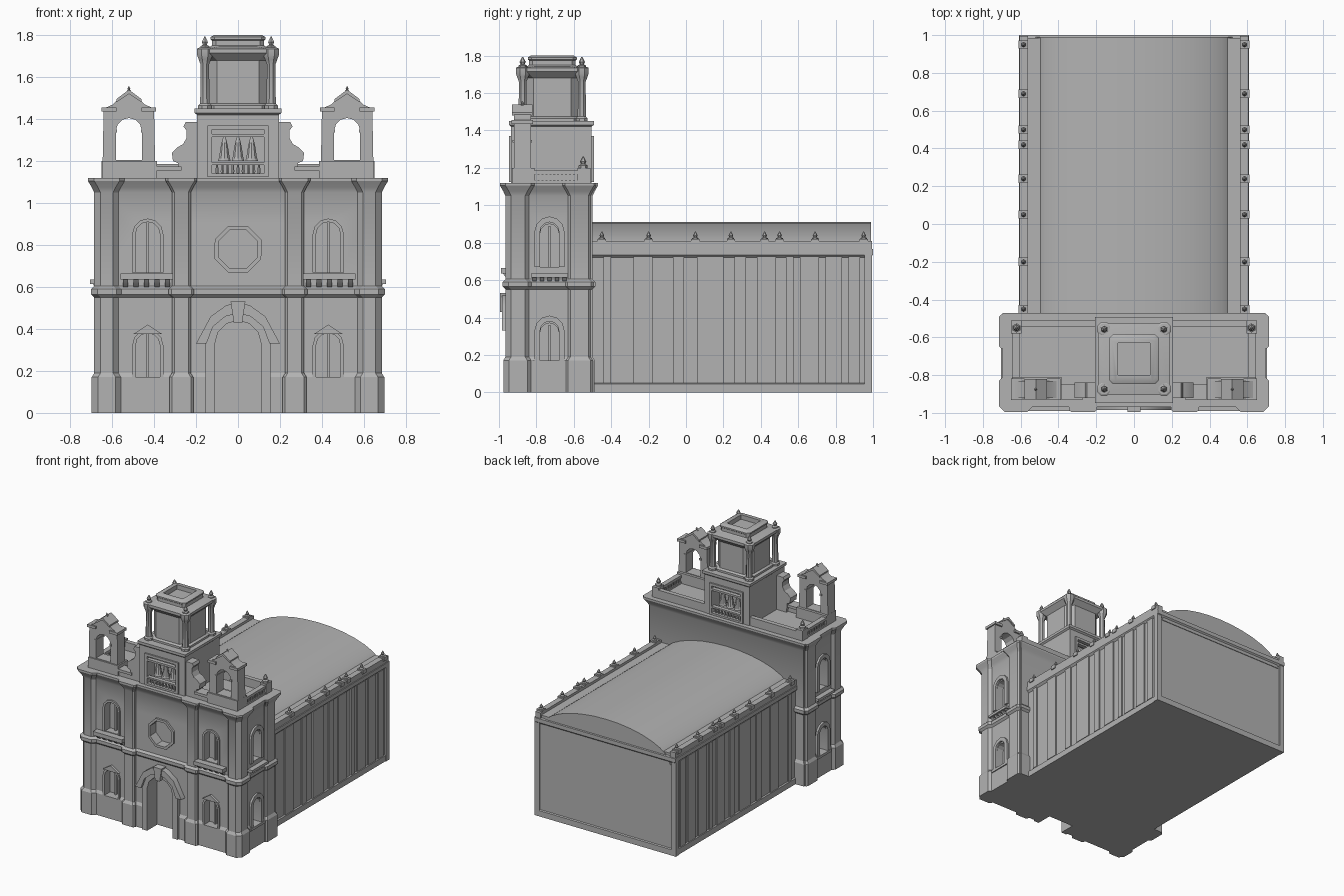
import bpy, bmesh, math
from mathutils import Vector

if "Cube" in bpy.data.objects:
    bpy.data.objects.remove(bpy.data.objects["Cube"], do_unlink=True)

stone = bpy.data.materials.new("grey_stone")
stone.use_nodes = True
GREY = (0.45, 0.45, 0.45, 1)
stone.diffuse_color = GREY
stone.node_tree.nodes["Principled BSDF"].inputs["Base Color"].default_value = GREY


def finish(name, bm):
    bmesh.ops.recalc_face_normals(bm, faces=bm.faces[:])
    mesh = bpy.data.meshes.new(name)
    bm.to_mesh(mesh)
    bm.free()
    mesh.materials.append(stone)
    ob = bpy.data.objects.new(name, mesh)
    bpy.context.collection.objects.link(ob)
    return ob


def skin(name, rings):
    """Closed skin through rings of equal point count."""
    bm = bmesh.new()
    loops = [[bm.verts.new(p) for p in r] for r in rings]
    n = len(loops[0])
    for a, b in zip(loops, loops[1:]):
        for i in range(n):
            bm.faces.new((a[i], a[(i + 1) % n], b[(i + 1) % n], b[i]))
    bm.faces.new(loops[0])
    bm.faces.new(loops[-1])
    return finish(name, bm)


def rect(x0, x1, y0, y1, c=0):
    x0, x1 = sorted((x0, x1))
    if not c:
        return [(x0, y0), (x1, y0), (x1, y1), (x0, y1)]
    return [(x0 + c, y0), (x1 - c, y0), (x1, y0 + c), (x1, y1 - c),
            (x1 - c, y1), (x0 + c, y1), (x0, y1 - c), (x0, y0 + c)]


def loft(name, x0, x1, y0, y1, levels, c=0):
    """Block with a moulded height profile: levels are (z, outward growth)."""
    x0, x1 = sorted((x0, x1))
    return skin(name, [[(x, y, z) for x, y in rect(x0 - d, x1 + d, y0 - d, y1 + d, c)]
                       for z, d in levels])


def box(name, x0, x1, y0, y1, z0, z1):
    return loft(name, x0, x1, y0, y1, [(z0, 0), (z1, 0)])


def prism(name, pts, lo, hi, axis="y"):
    """Extrude an upright (across, z) outline along y or x."""
    def put(u, z, d):
        return (u, d, z) if axis == "y" else (d, u, z)
    return skin(name, [[put(u, z, d) for u, z in pts] for d in (lo, hi)])


def lathe(name, x, y, z, profile, n=8):
    return skin(name, [[(x + r * math.cos(math.tau * (i + .5) / n),
                         y + r * math.sin(math.tau * (i + .5) / n), z + h)
                        for i in range(n)] for r, h in profile])


def arch(u, w, z0, z1, n=6):
    """Round-headed opening outline; w is the half width."""
    return [(u - w, z0), (u + w, z0)] + [
        (u + w * math.cos(math.pi * i / n), z1 - w + w * math.sin(math.pi * i / n))
        for i in range(n + 1)]


def arch_trim(name, u, w, t, z0, z1, lo, hi, axis="y"):
    outer, inner = arch(u, w + t, z0, z1 + t)[2:], arch(u, w, z0, z1)[2:]
    foot = [(u - w - t, z0), (u - w, z0)]
    return prism(name, [(u + w + t, z0)] + outer + foot + inner[::-1] + [(u + w, z0)],
                 lo, hi, axis)


def cut(target, cutters):
    for c in cutters:
        c.hide_render = True
        m = target.modifiers.new("opening", "BOOLEAN")
        m.object, m.operation, m.solver = c, "DIFFERENCE", "EXACT"
        bpy.context.view_layer.objects.active = target
        bpy.ops.object.modifier_apply(modifier=m.name)
        bpy.data.objects.remove(c, do_unlink=True)


def finial(name, x, y, z, s=1.0):
    lathe(name, x, y, z, [(.022 * s, 0), (.022 * s, .012 * s), (.01 * s, .018 * s),
                          (.016 * s, .03 * s), (.003 * s, .055 * s)], 6)


# Nave: walls, moulded eaves, vaulted roof
loft("nave_walls", -.595, .595, -.5, .985,
     [(0, .01), (.045, .01), (.05, 0), (.72, 0), (.735, .015), (.765, .015), (.77, 0), (.79, 0)])
arc = [(.56 * math.sin(a), .69 + .22 * math.cos(a))
       for a in [math.radians(-68 + 136 * i / 12) for i in range(13)]]
prism("nave_roof", [(-.56, .7)] + arc + [(.56, .7)], -.5, .99)
for s in (-1, 1):
    box("nave_parapet", s * .56, s * .605, -.5, .995, .765, .81)
    box("nave_corner_pilaster", s * .57, s * .61, .955, .995, 0, .77)
    for y in (-.45, -.2, .05, .24, .42, .5, .69, .95):
        box("parapet_block", s * .56, s * .612, y - .022, y + .022, .79, .82)
        finial("parapet_finial", s * .585, y, .815, .8)
    for y, w in ((-.42, .04), (-.23, .1), (-.04, .06), (.13, .14), (.29, .06),
                 (.43, .1), (.555, .04), (.66, .1), (.79, .09), (.9, .06)):
        box("nave_wall_strip", s * .59, s * .604, y - w / 2, y + w / 2, .05, .725)

# Front block with moulded bands and openings
bands = [(0, .012), (.17, .012), (.19, 0), (.55, 0), (.565, .015), (.59, .015), (.605, 0),
         (1.05, 0), (1.075, .012), (1.105, .03), (1.12, .03)]
front = loft("front_block", -.665, .665, -.94, -.5, bands)
holes = [prism("door_cutter", arch(0, .11, -.02, .44), -1.1, -.84),
         prism("rose_cutter", [(.1 * math.cos(i * math.tau / 8 + .39),
                                .78 + .1 * math.sin(i * math.tau / 8 + .39)) for i in range(8)],
               -1.1, -.88)]
for s in (-1, 1):
    for z0, z1 in ((.17, .38), (.67, .91)):
        holes.append(prism("window_cutter", arch(s * .43, .058, z0, z1), -1.1, -.88))
        holes.append(prism("side_cutter", arch(-.73, .05, z0, z1 - .01),
                           s * .61, s * 1.0, "x"))
cut(front, holes)

# Door surround with pointed hood
arch_trim("door_arch", 0, .11, .045, 0, .44, -.965, -.92)
prism("door_hood", [(-.2, .33), (-.15, .33), (-.12, .41), (-.06, .46), (0, .475), (.06, .46),
                    (.12, .41), (.15, .33), (.2, .33), (.13, .46), (.06, .51), (0, .53),
                    (-.06, .51), (-.13, .46)], -.985, -.93)
prism("door_keystone", [(-.02, .43), (.02, .43), (.035, .53), (-.035, .53)], -.995, -.93)

# Rose window ring and mullion pane
ring = bmesh.new()
rows = [[ring.verts.new((r * math.cos(i * math.tau / 8 + .39), y,
                         .78 + r * math.sin(i * math.tau / 8 + .39))) for i in range(8)]
        for r, y in ((.1, -.9), (.1, -.955), (.12, -.955), (.12, -.93))]
for a, b in zip(rows, rows[1:] + rows[:1]):
    for i in range(8):
        ring.faces.new((a[i], a[(i + 1) % 8], b[(i + 1) % 8], b[i]))
finish("rose_window_ring", ring)

for s in (-1, 1):
    # Pilasters
    loft("front_corner_pilaster", s * .565, s * .685, -.965, -.83, bands, .03)
    loft("front_inner_pilaster", s * .225, s * .315, -.965, -.88, bands, .012)
    loft("rear_corner_pilaster", s * .565, s * .685, -.63, -.51, bands, .012)
    # Window frames, sills and balconies
    for z0, z1 in ((.17, .38), (.67, .91)):
        arch_trim("front_window_frame", s * .43, .058, .016, z0, z1, -.952, -.93)
        arch_trim("side_window_frame", -.73, .05, .03, z0, z1, s * .655, s * .68, "x")
        box("front_window_mullion", s * .43 - .005, s * .43 + .005, -.9, -.87, z0, z1)
        box("side_window_mullion", s * .605, s * .63, -.735, -.725, z0, z1 - .02)
    box("side_window_sill", s * .65, s * .685, -.82, -.64, .15, .17)
    box("front_balcony", s * .31, s * .56, -.99, -.92, .635, .665)
    box("side_balcony", s * .64, s * .705, -.83, -.63, .615, .635)
    for i in range(5):
        x, y = s * (.335 + i * .05), -.81 + i * .04
        prism("balcony_corbel", [(-.93, .59), (-.93, .637), (-.98, .637), (-.96, .61)],
              x - .012, x + .012, "x")
        prism("side_corbel", [(s * .655, .57), (s * .655, .617), (s * .695, .617)],
              y - .01, y + .01)
    prism("lower_window_hood", [(s * .36, .375), (s * .5, .375), (s * .43, .42)], -.96, -.93)

    # Terrace parapets with balusters
    box("side_parapet_base", s * .605, s * .645, -.92, -.51, 1.11, 1.135)
    box("side_parapet_rail", s * .605, s * .645, -.92, -.51, 1.165, 1.185)
    box("side_parapet_core", s * .617, s * .633, -.92, -.51, 1.12, 1.17)
    for i in range(12):
        y = -.82 + i * .021
        box("side_baluster", s * .61, s * .64, y - .005, y + .005, 1.13, 1.17)
    box("rear_parapet", s * .19, s * .645, -.545, -.51, 1.11, 1.185)
    box("front_parapet", s * .2, s * .42, -.92, -.86, 1.11, 1.165)
    box("front_parapet_cap", s * .27, s * .4, -.93, -.85, 1.155, 1.175)
    box("terrace_post", s * .595, s * .65, -.58, -.51, 1.11, 1.2)
    finial("terrace_finial", s * .622, -.55, 1.2, 1.1)

    # Bell arch with curved gable
    box("bell_arch_base", s * .385, s * .645, -.93, -.81, 1.11, 1.2)
    bell = prism("bell_arch", [(s * u, z) for u, z in
                 ((.395, 1.19), (.645, 1.19), (.64, 1.45), (.595, 1.47), (.565, 1.5),
                  (.52, 1.535), (.475, 1.5), (.445, 1.47), (.4, 1.45))], -.92, -.83)
    cut(bell, [prism("bell_cutter", arch(s * .52, .062, 1.205, 1.405), -1.1, -.6)])
    for x in (.425, .615):
        box("bell_arch_cornice", s * (x - .035), s * (x + .035), -.932, -.818, 1.435, 1.455)
    for x in (.455, .585):
        box("bell_arch_impost", s * (x - .008), s * (x + .008), -.927, -.823, 1.335, 1.35)
    prism("gable_moulding", [(s * u, z) for u, z in
          ((.46, 1.48), (.52, 1.52), (.58, 1.48), (.58, 1.495), (.52, 1.54), (.46, 1.495))],
          -.93, -.82)
    finial("bell_arch_finial", s * .52, -.875, 1.53, .5)

    # Scroll buttress beside the belfry
    prism("scroll_buttress", [(s * u, z) for u, z in
          ((.18, 1.12), (.28, 1.12), (.285, 1.19), (.31, 1.2), (.315, 1.24), (.29, 1.265),
           (.262, 1.28), (.245, 1.31), (.245, 1.345), (.26, 1.365), (.25, 1.385),
           (.18, 1.385))], -.92, -.84)

# Belfry storey with recessed openings front and rear
belfry = loft("belfry_storey", -.195, .195, -.935, -.505,
              [(1.11, 0), (1.42, 0), (1.43, .012), (1.45, .012)])
cut(belfry, [box("front_cutter", -.125, .125, -1.1, -.85, 1.135, 1.36),
             box("rear_cutter", -.125, .125, -.59, -.3, 1.135, 1.36)])
for face, d in ((-.935, 1), (-.505, -1)):
    lo, hi = sorted((face - d * .012, face + d * .02))
    for z0, z1 in ((1.35, 1.37), (1.18, 1.192), (1.125, 1.14), (1.315, 1.33)):
        box("belfry_rail", -.14, .14, lo, hi, z0, z1)
    for s in (-1, 1):
        box("belfry_jamb", s * .125, s * .145, lo, hi, 1.125, 1.37)
    for i in range(9):
        lathe("belfry_baluster", -.1 + i * .025, face + d * .01, 1.135,
              [(.005, 0), (.009, .015), (.005, .05)], 6)
    for x in (-.065, 0, .065):
        lathe("bell", x, face + d * .045, 1.2,
              [(.032, 0), (.026, .02), (.018, .07), (.012, .095), (.004, .12)], 10)

# Top tower: chamfered shaft, corner columns, cornice, open lantern
CY = -.715
loft("tower_shaft", -.155, .155, CY - .155, CY + .155,
     [(1.44, .015), (1.465, .015), (1.475, 0), (1.68, 0), (1.7, .02), (1.715, .035),
      (1.735, .035), (1.745, -.01)], .055)
for sx in (-1, 1):
    for sy in (-1, 1):
        x, y = sx * .158, CY + sy * .158
        lathe("tower_column", x, y, 1.44,
              [(.034, 0), (.034, .025), (.024, .035), (.022, .22), (.032, .245),
               (.04, .265), (.04, .295), (.03, .3)])
        finial("tower_finial", x, y, 1.735, 1.05)
lantern = loft("tower_lantern", -.125, .125, CY - .125, CY + .125,
               [(1.735, .02), (1.75, 0), (1.775, 0), (1.78, .006), (1.79, .006), (1.8, -.01)], .02)
cut(lantern, [box("lantern_cutter", -.085, .085, CY - .085, CY + .085, 1.765, 1.9)])

# Keep edges crisp, curved parts smooth
for ob in bpy.context.collection.objects:
    ob.select_set(ob.type == "MESH")
bpy.ops.object.shade_smooth_by_angle(angle=math.radians(28))
